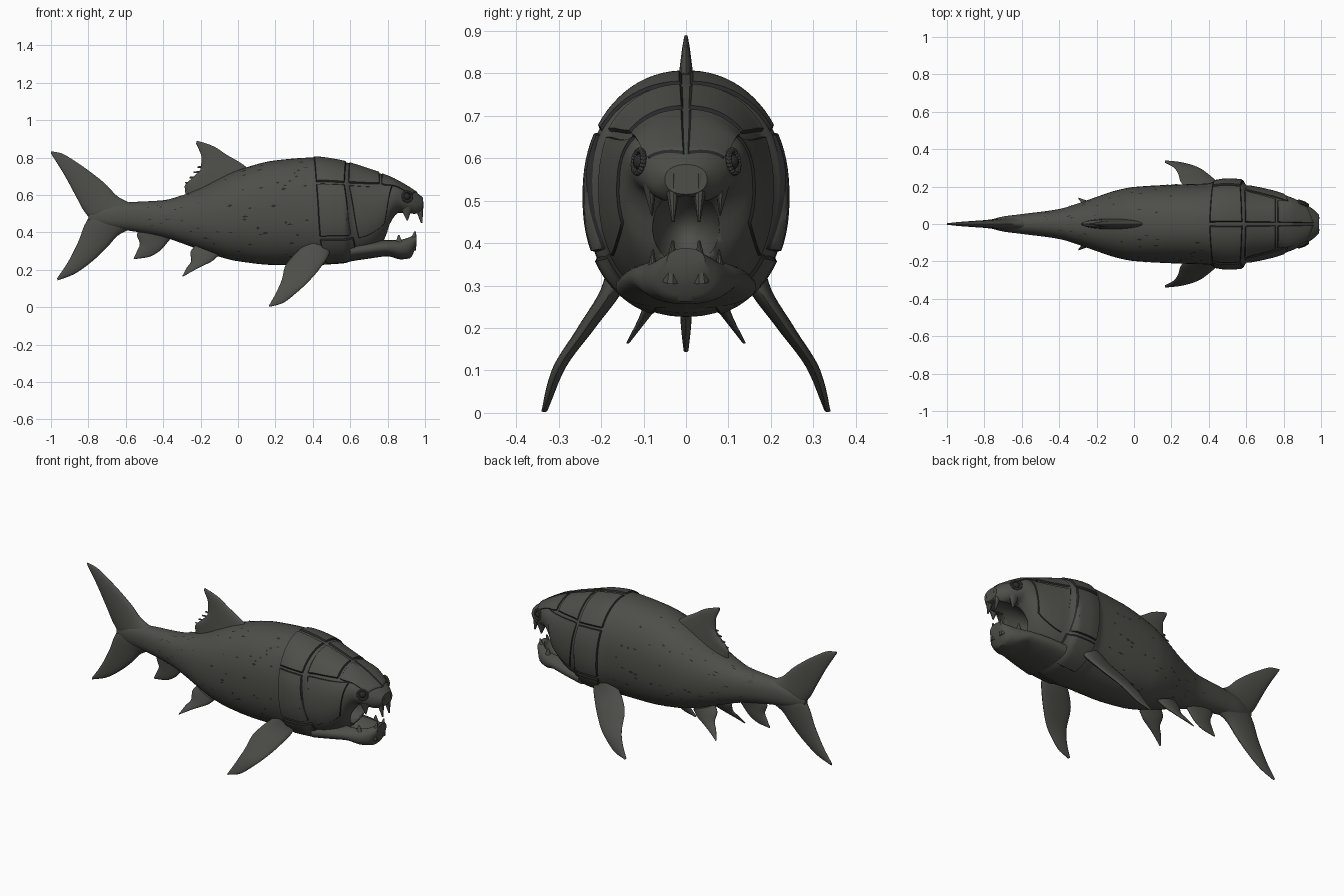
import bpy, bmesh, math, random
from mathutils import Vector, Matrix

if "Cube" in bpy.data.objects:
    bpy.data.objects.remove(bpy.data.objects["Cube"])

random.seed(4)

def material(name, rgb):
    m = bpy.data.materials.new(name)
    m.diffuse_color = (*rgb, 1)
    m.use_nodes = True
    m.node_tree.nodes["Principled BSDF"].inputs["Base Color"].default_value = m.diffuse_color
    return m

HIDE = material("grey_hide", (0.075, 0.077, 0.066))
SEAM = material("dark_seam", (0.022, 0.022, 0.024))

def finish(name, bm, recalc=True, angle=35):
    if recalc:
        bmesh.ops.recalc_face_normals(bm, faces=bm.faces)
    me = bpy.data.meshes.new(name)
    bm.to_mesh(me)
    bm.free()
    me.materials.append(HIDE)
    me.materials.append(SEAM)
    me.shade_smooth()
    me.set_sharp_from_angle(angle=math.radians(angle))
    ob = bpy.data.objects.new(name, me)
    bpy.context.collection.objects.link(ob)
    return ob

def interp(table, x, k):
    """Monotone smooth interpolation of column k against column 0."""
    n = len(table)
    x = min(max(x, table[0][0]), table[-1][0])
    i = 0
    while i < n - 2 and x > table[i + 1][0]:
        i += 1
    def sec(j):
        return (table[j + 1][k] - table[j][k]) / (table[j + 1][0] - table[j][0])
    def slope(j):
        if j == 0:
            return sec(0)
        if j == n - 1:
            return sec(n - 2)
        a, b = sec(j - 1), sec(j)
        return 2 * a * b / (a + b) if a * b > 0 else 0
    h = table[i + 1][0] - table[i][0]
    t = (x - table[i][0]) / h
    p, q = table[i][k], table[i + 1][k]
    return (p * (1 + 2 * t) * (1 - t) ** 2 + q * t * t * (3 - 2 * t)
            + h * slope(i) * t * (1 - t) ** 2 - h * slope(i + 1) * t * t * (1 - t))

# x, top z, bottom z, half width
BODY = [(-.80, .50, .46, .012), (-.70, .545, .425, .04), (-.60, .56, .412, .053),
        (-.40, .572, .375, .08), (-.30, .598, .342, .11), (-.20, .637, .305, .145),
        (-.10, .688, .27, .178), (0, .733, .246, .198), (.20, .785, .226, .21),
        (.40, .80, .226, .217), (.43, .799, .226, .228), (.50, .79, .23, .237),
        (.575, .775, .236, .233), (.60, .768, .245, .208), (.68, .742, .27, .19),
        (.74, .722, .31, .176), (.79, .704, .37, .161), (.82, .692, .45, .15),
        (.86, .672, .50, .134), (.95, .617, .49, .085), (.99, .585, .515, .05)]
JAW = [(.60, .35, .245, .165), (.70, .36, .26, .152), (.80, .365, .272, .13),
       (.87, .37, .256, .105), (.92, .38, .262, .08), (.955, .388, .33, .045)]

def surf(table, x, th, off=0.0, s=1):
    """Point on a superelliptic hull; th runs from top (0) to bottom (pi)."""
    top, bot, hw = (interp(table, x, k) for k in (1, 2, 3))
    sn, cs = math.sin(th), math.cos(th)
    f = lambda v: math.copysign(abs(v) ** 0.9, v)
    return Vector((x, s * (hw + off) * f(sn), (top + bot) / 2 + ((top - bot) / 2 + off) * f(cs)))

def loft(name, table, steps, around=48):
    bm = bmesh.new()
    a, b = table[0][0], table[-1][0]
    rings = [[bm.verts.new(surf(table, a + (b - a) * i / steps, 2 * math.pi * j / around))
              for j in range(around)] for i in range(steps + 1)]
    for r, q in zip(rings, rings[1:]):
        for j in range(around):
            k = (j + 1) % around
            bm.faces.new((r[j], q[j], q[k], r[k]))
    bm.faces.new(rings[0])
    bm.faces.new(rings[-1])
    return finish(name, bm)

def carve(ob, center, radii):
    bm = bmesh.new()
    bmesh.ops.create_uvsphere(bm, u_segments=32, v_segments=16, radius=1,
                              matrix=Matrix.Translation(center) @ Matrix.Diagonal((*radii, 1)))
    cut = finish("mouth_cutter", bm)
    cut.hide_render = True
    mod = ob.modifiers.new("mouth", "BOOLEAN")
    mod.operation, mod.object, mod.solver = "DIFFERENCE", cut, "EXACT"
    bpy.context.view_layer.objects.active = ob
    bpy.ops.object.modifier_apply(modifier=mod.name)
    bpy.data.objects.remove(cut)

def plate(name, table, xb, xf, tb, tf, s, off=.007, n=12):
    """Raised armour plate: back/front edge x and angle ranges, dark sunken rim."""
    bm = bmesh.new()
    eu = .007 / (xf[0] - xb[0])
    ev = .007 / (.2 * math.radians(tb[1] - tb[0]))
    par = lambda e: [0] + [e + (1 - 2 * e) * i / n for i in range(n + 1)] + [1]
    U, V = par(eu), par(ev)
    lerp = lambda p, t: p[0] + (p[1] - p[0]) * t
    grid = []
    for i, u in enumerate(U):
        row = []
        for j, v in enumerate(V):
            x = lerp((lerp(xb, v), lerp(xf, v)), u)
            th = math.radians(lerp((lerp(tb, v), lerp(tf, v)), u))
            rim = i in (0, n + 2) or j in (0, n + 2)
            row.append(bm.verts.new(surf(table, x, th, -.004 if rim else off, s)))
        grid.append(row)
    for i in range(n + 2):
        for j in range(n + 2):
            f = [grid[i][j], grid[i + 1][j], grid[i + 1][j + 1], grid[i][j + 1]]
            face = bm.faces.new(f if s > 0 else f[::-1])
            face.material_index = int(i in (0, n + 1) or j in (0, n + 1))
    finish(name, bm, recalc=False)

def fin(name, lead, trail, t0, t1, ymap=None, s=1, n=24, m=10):
    """Lens-section fin between leading and trailing edges, root to tip."""
    bm = bmesh.new()
    L = [(i, *p) for i, p in enumerate(lead)]
    T = [(i, *p) for i, p in enumerate(trail)]
    rings = []
    for i in range(n + 1):
        u = i / n
        a = Vector([interp(L, u * (len(L) - 1), k) for k in (1, 2)])
        b = Vector([interp(T, u * (len(T) - 1), k) for k in (1, 2)])
        half = t0 + (t1 - t0) * u
        ring = []
        for j in range(2 * m):
            ang = math.pi * j / m
            p = a.lerp(b, (1 - math.cos(ang)) / 2)
            y = interp(ymap, p.y, 1) if ymap else 0
            ring.append(bm.verts.new((p.x, s * (y + half * math.sin(ang)), p.y)))
        rings.append(ring)
    for r, q in zip(rings, rings[1:]):
        for j in range(2 * m):
            k = (j + 1) % (2 * m)
            bm.faces.new((r[j], q[j], q[k], r[k]))
    bm.faces.new(rings[0])
    bm.faces.new(rings[-1])
    finish(name, bm, angle=50)

def fang(name, base, tip, r, squash):
    bm = bmesh.new()
    base, tip = Vector(base), Vector(tip)
    d = tip - base
    rot = d.to_track_quat('Z', 'Y').to_matrix().to_4x4()
    bmesh.ops.create_cone(bm, cap_ends=True, segments=10, radius1=r, radius2=.004, depth=d.length,
                          matrix=Matrix.Translation((base + tip) / 2) @ rot)
    for v in bm.verts:
        v.co.y = base.y + (v.co.y - base.y) * squash
    finish(name, bm)

# Body with open mouth, and lower jaw
body = loft("body", BODY, 120)
carve(body, (.88, 0, .43), (.2, .085, .095))
jaw = loft("lower_jaw", JAW, 30)
carve(jaw, (.80, 0, .39), (.135, .08, .085))

for s, side in ((1, "left"), (-1, "right")):
    # Armour plates of trunk and head
    plate(side + "_back_plate", BODY, (.40, .415), (.582, .572), (1, 60), (1, 57), s)
    plate(side + "_shoulder_plate", BODY, (.415, .435), (.572, .61), (61, 116), (58, 116), s)
    plate(side + "_chest_plate", BODY, (.435, .47), (.62, .65), (118, 165), (118, 165), s)
    plate(side + "_skull_plate", BODY, (.592, .587), (.76, .76), (1, 57), (1, 48), s)
    plate(side + "_brow_plate", BODY, (.765, .765), (.965, .93), (1, 48), (1, 62), s, .005)
    plate(side + "_cheek_plate", BODY, (.588, .645), (.83, .785), (58.5, 122), (50, 118), s, .005)
    # Paired fins
    fin(side + "_pectoral_fin",
        [(.50, .36), (.49, .29), (.44, .21), (.38, .14), (.31, .075), (.235, .02), (.17, .002)],
        [(.40, .38), (.345, .325), (.29, .27), (.25, .215), (.235, .15), (.205, .08), (.165, .008)],
        .032, .007, [(0, .335), (.1, .302), (.2, .235), (.3, .17), (.4, .14)], s)
    fin(side + "_pelvic_fin",
        [(-.10, .28), (-.14, .245), (-.18, .225), (-.23, .20), (-.295, .163)],
        [(-.23, .33), (-.255, .29), (-.25, .25), (-.275, .21), (-.297, .168)],
        .025, .004, [(.16, .14), (.25, .085), (.34, .05)], s)
    # Biting blades
    fang(side + "_upper_fang", (.965, s * .032, .56), (.982, s * .03, .45), .028, .8)
    fang(side + "_upper_blade", (.90, s * .085, .54), (.905, s * .075, .465), .035, .5)
    fang(side + "_lower_fang", (.925, s * .035, .31), (.947, s * .03, .405), .028, .8)
    fang(side + "_lower_blade", (.86, s * .08, .32), (.86, s * .075, .385), .03, .5)
    # Eye with bony ring
    eye = Vector((.905, s * .112, .592))
    out = Vector((.45, s, .15)).normalized()
    rot = out.to_track_quat('Z', 'Y').to_matrix().to_4x4()
    bm = bmesh.new()
    for i in range(20):
        bmesh.ops.create_icosphere(bm, subdivisions=1, radius=.008, matrix=Matrix.Translation(
            eye + rot.to_3x3() @ Vector((.027 * math.cos(i * .31416), .027 * math.sin(i * .31416), 0))))
    finish(side + "_eye_ring", bm)
    bm = bmesh.new()
    bmesh.ops.create_uvsphere(bm, u_segments=16, v_segments=10, radius=.02,
                              matrix=Matrix.Translation(eye - out * .008))
    for f in bm.faces:
        f.material_index = 1
    finish(side + "_eye", bm)

# Median fins
fin("tail_upper_lobe",
    [(-.56, .55), (-.64, .59), (-.71, .66), (-.84, .76), (-.95, .825), (-1, .834)],
    [(-.62, .48), (-.78, .475), (-.82, .51), (-.87, .60), (-.93, .71), (-1, .822)], .036, .004)
fin("tail_lower_lobe",
    [(-.56, .425), (-.64, .385), (-.70, .32), (-.78, .245), (-.88, .175), (-.965, .143)],
    [(-.62, .50), (-.78, .49), (-.82, .44), (-.85, .36), (-.91, .24), (-.967, .155)], .036, .006)
fin("dorsal_fin",
    [(.08, .72), (.02, .768), (-.06, .815), (-.13, .86), (-.19, .882), (-.22, .89)],
    [(-.28, .60), (-.285, .645), (-.235, .70), (-.20, .74), (-.195, .80), (-.224, .875)], .03, .005)
fin("anal_fin",
    [(-.34, .39), (-.37, .355), (-.42, .30), (-.48, .268), (-.555, .257)],
    [(-.53, .42), (-.54, .385), (-.525, .34), (-.54, .30), (-.558, .262)], .025, .004)

# Ragged rays behind the dorsal fin
for i in range(4):
    z = .665 + .028 * i
    x = -.27 + .022 * i
    fang("dorsal_ray", (x + .12, 0, z + .01), (x - .012, 0, z), .011, .8)

# Dark scratches scattered over the hide
bm = bmesh.new()
for i in range(130):
    x, th = random.uniform(-.5, .36), random.uniform(.25, 2.8)
    ln, w, s = random.uniform(.012, .035), random.uniform(.012, .03), random.choice((-1, 1))
    pts = ((x, th), (x + ln / 2, th - w), (x + ln, th), (x + ln / 2, th + w))
    f = [bm.verts.new(surf(BODY, a, b, .0025, s)) for a, b in pts]
    bm.faces.new(f if s > 0 else f[::-1]).material_index = 1
finish("hide_scratches", bm, recalc=False)
